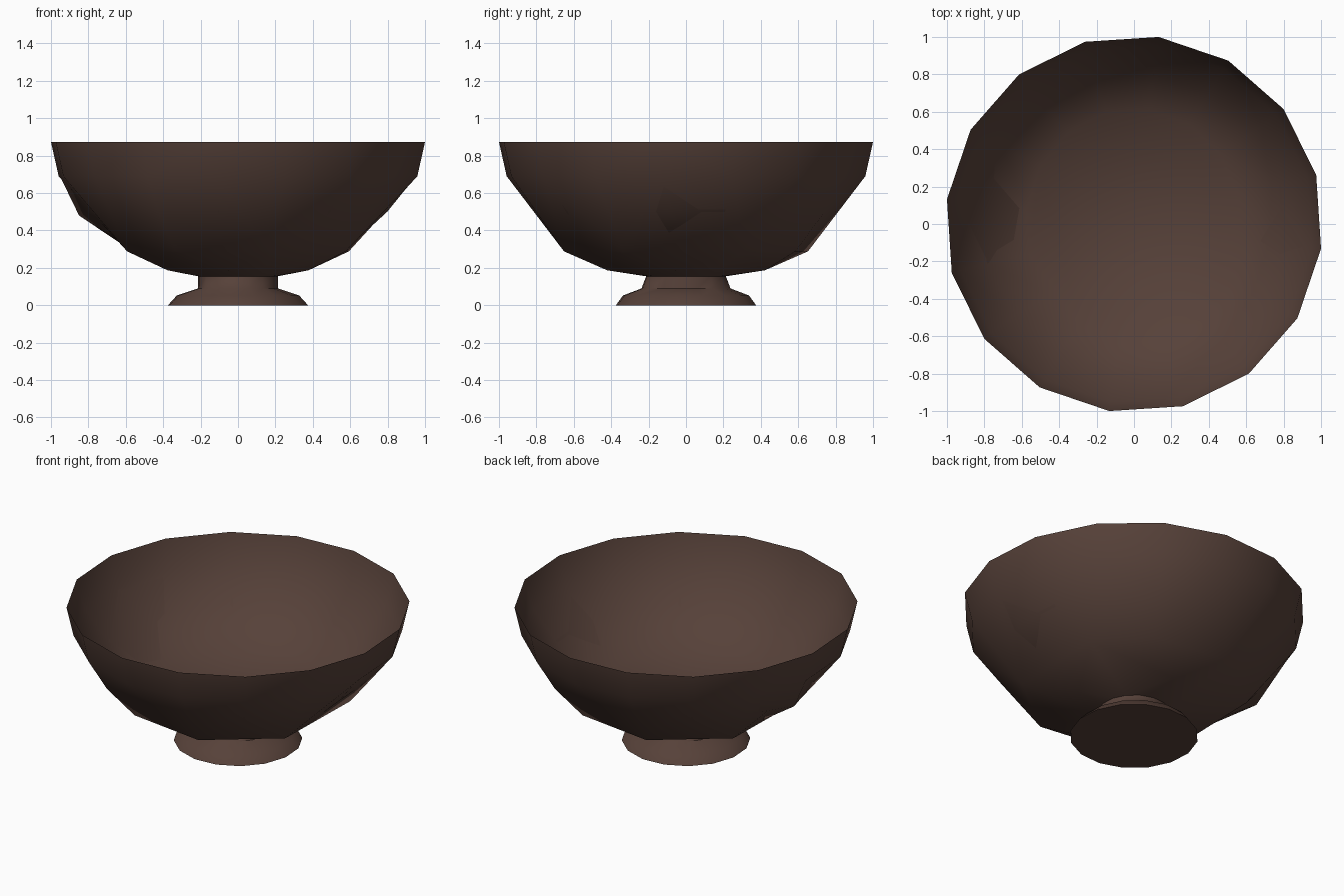
import bpy, bmesh, math

if "Cube" in bpy.data.objects:
    bpy.data.objects.remove(bpy.data.objects["Cube"])

SIDES = 16
OFFSET = -7.5
FULL = [OFFSET + i * 360 / SIDES for i in range(SIDES)]

brown = bpy.data.materials.new("dark brown wood")
brown.diffuse_color = (0.094, 0.053, 0.041, 1)
brown.use_nodes = True
brown.node_tree.nodes["Principled BSDF"].inputs["Base Color"].default_value = brown.diffuse_color


def ring(bm, rx, ry, z, angles=FULL):
    """Vertices on an ellipse at height z, angles in degrees."""
    return [bm.verts.new((rx * math.cos(math.radians(a)),
                          ry * math.sin(math.radians(a)), z)) for a in angles]


def finish(bm, name, angle):
    mesh = bpy.data.meshes.new(name)
    bm.to_mesh(mesh)
    bm.free()
    mesh.materials.append(brown)
    obj = bpy.data.objects.new(name, mesh)
    bpy.context.collection.objects.link(obj)
    bpy.ops.object.select_all(action='DESELECT')
    obj.select_set(True)
    bpy.context.view_layer.objects.active = obj
    bpy.ops.object.shade_smooth_by_angle(angle=math.radians(angle))
    return obj


def lathe(name, profile, angle, cap_first=False, cap_last=False):
    """Join (x radius, y radius, z) rings around the z axis."""
    bm = bmesh.new()
    rings = [ring(bm, *p) for p in profile]
    for low, high in zip(rings, rings[1:]):
        for i in range(SIDES):
            j = (i + 1) % SIDES
            bm.faces.new((low[i], low[j], high[j], high[i]))
    if cap_first:
        bm.faces.new(rings[0][::-1])
    if cap_last:
        bm.faces.new(rings[-1])
    return finish(bm, name, angle)


# Outer wall: round at the rim, coarser facets towards the foot
bm = bmesh.new()
ring(bm, 1.0086, 1.0086, 0.873)
ring(bm, 0.967, 0.967, 0.69)
ring(bm, 0.85, 0.85, 0.493, [60, 240])
ring(bm, 0.665, 0.675, 0.288, [27, 60, 105, 150, 207, 240, 285, 330])
ring(bm, 0.38, 0.425, 0.187, [-7.5, 82.5, 172.5, 262.5])
ring(bm, 0.215, 0.215, 0.155)
hull = bmesh.ops.convex_hull(bm, input=bm.verts[:])
# Open the top and the hidden bottom of the hull
caps = [f for f in bm.faces if all(v.co.z > 0.87 for v in f.verts)
        or all(v.co.z < 0.156 for v in f.verts)]
bmesh.ops.delete(bm, geom=caps, context='FACES')
bmesh.ops.recalc_face_normals(bm, faces=bm.faces[:])
finish(bm, "bowl_outside", 55)

# Inner wall, rim down to a flat floor
inside = lathe("bowl_inside", [(1.0086, 1.0086, 0.873), (0.96, 0.96, 0.69),
                               (0.805, 0.805, 0.5), (0.58, 0.62, 0.295)], 60, cap_last=True)

# The wall bulges slightly on the left side
for v in inside.data.vertices:
    if v.co.x < -0.78 and 0 < v.co.y < 0.2 and 0.4 < v.co.z < 0.6:
        v.co.x = -0.85
        v.co.z = 0.48

# Flared foot with a short neck, closed underneath
lathe("foot", [(0.378, 0.378, 0.0), (0.33, 0.34, 0.052),
               (0.217, 0.24, 0.09), (0.215, 0.215, 0.155)], 60, cap_first=True)
